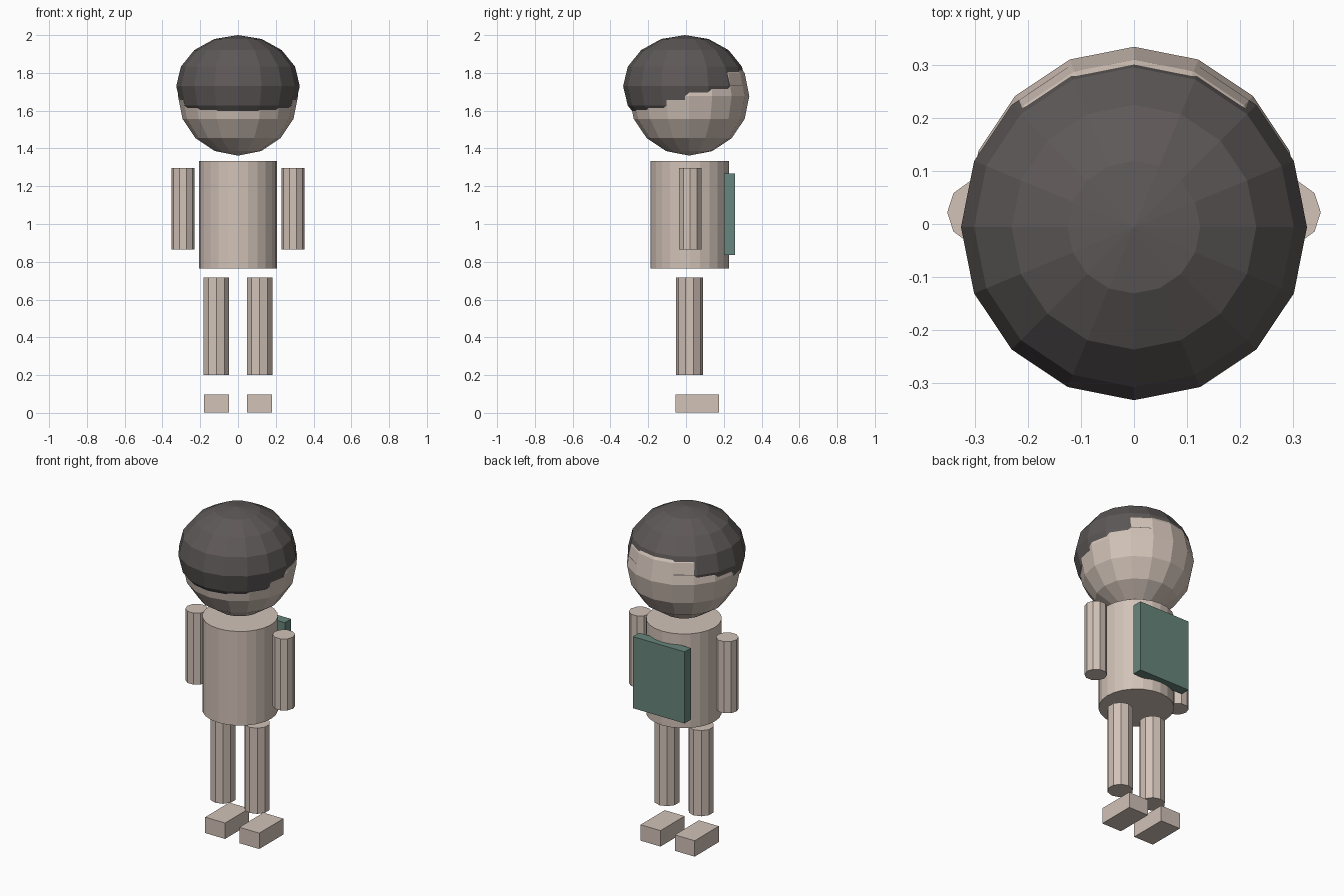
import bpy
import math

cube = bpy.data.objects.get("Cube")
if cube:
    bpy.data.objects.remove(cube, do_unlink=True)


def make_material(name, colour):
    mat = bpy.data.materials.new(name)
    mat.use_nodes = True
    mat.diffuse_color = (*colour, 1)
    mat.node_tree.nodes["Principled BSDF"].inputs["Base Color"].default_value = (*colour, 1)
    return mat


skin = make_material("warm_beige", (0.64, 0.54, 0.475))
dark = make_material("dark_brown_grey", (0.112, 0.098, 0.098))
green = make_material("muted_green", (0.14, 0.24, 0.205))


def finish(name, mat):
    obj = bpy.context.object
    obj.name = name
    obj.data.materials.append(mat)
    return obj


def box(name, mat, centre, size):
    bpy.ops.mesh.primitive_cube_add(size=1, location=centre)
    obj = finish(name, mat)
    obj.scale = size
    return obj


def cylinder(name, mat, x, y, bottom, top, radius, sides, turn=0):
    bpy.ops.mesh.primitive_cylinder_add(
        vertices=sides, radius=radius, depth=top - bottom,
        location=(x, y, (bottom + top) / 2), rotation=(0, 0, turn))
    return finish(name, mat)


def ball(name, mat, centre, size):
    bpy.ops.mesh.primitive_uv_sphere_add(segments=16, ring_count=8, radius=1, location=centre)
    obj = finish(name, mat)
    obj.scale = size
    return obj


# Head and the flattened hair cap that overlaps it
ball("head", skin, (0, 0.017, 1.677), (0.318, 0.318, 0.315))
ball("hair", dark, (0, -0.006, 1.73), (0.327, 0.327, 0.27))

# Body and the flat panel set into it
cylinder("torso", skin, 0, 0.02, 0.765, 1.333, 0.207, 24)
box("panel", green, (0, 0.23, 1.051), (0.345, 0.06, 0.432))

# Limbs on both sides
for side, s in (("left", 1), ("right", -1)):
    cylinder(side + "_arm", skin, s * 0.291, 0.022, 0.865, 1.297, 0.062, 10, math.pi / 2)
    cylinder(side + "_leg", skin, s * 0.114, 0.019, 0.2, 0.717, 0.071, 10)
    box(side + "_foot", skin, (s * 0.114, 0.06, 0.049), (0.133, 0.23, 0.096))
